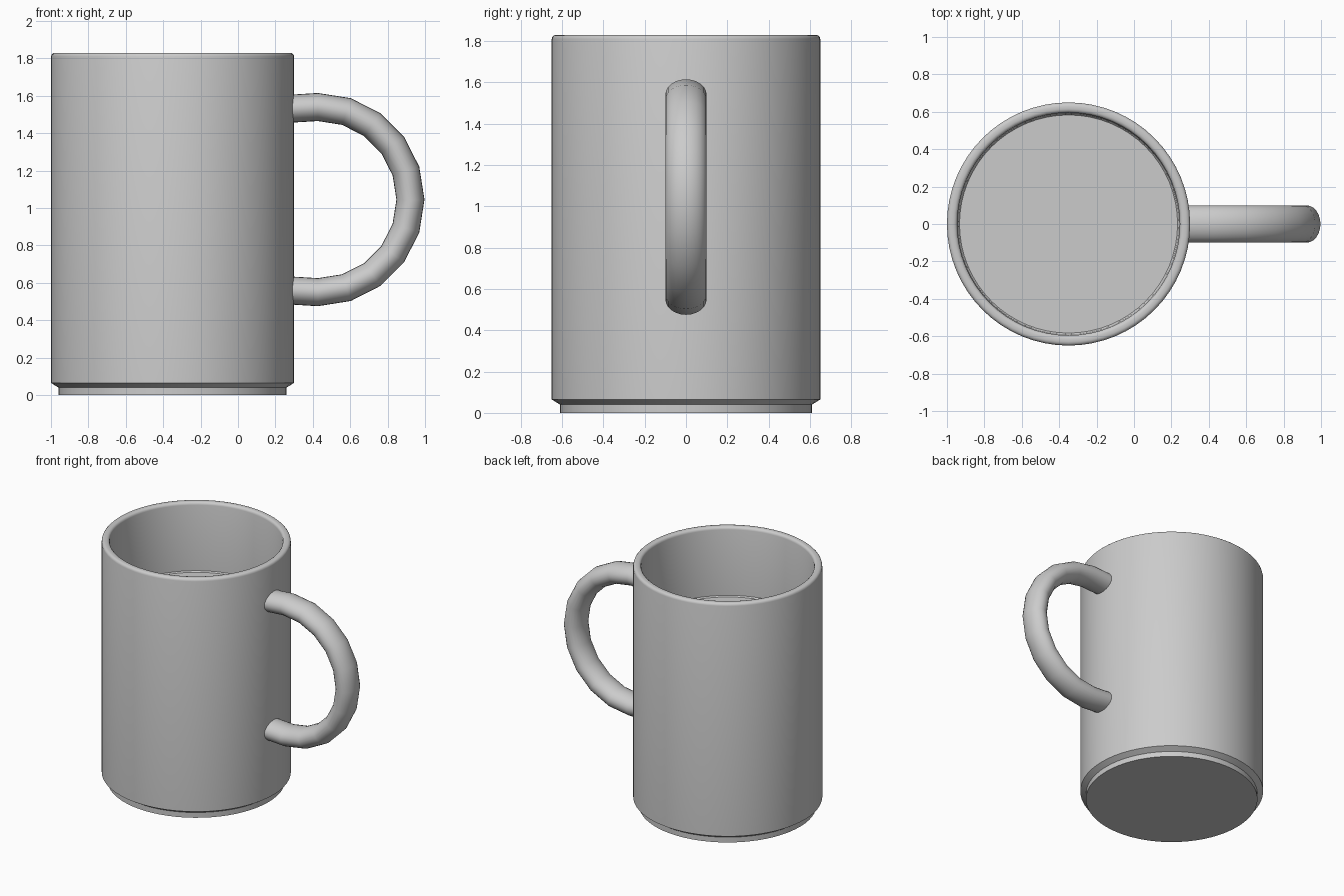
import bpy, bmesh
from math import sin, cos, pi, radians

old = bpy.data.objects.get("Cube")
if old:
    bpy.data.objects.remove(old, do_unlink=True)

AXIS_X = -0.35

grey = bpy.data.materials.new("light_grey")
grey.use_nodes = True
grey.diffuse_color = (0.6, 0.6, 0.6, 1)
grey.node_tree.nodes["Principled BSDF"].inputs["Base Color"].default_value = (0.6, 0.6, 0.6, 1)


def skin(name, rings, caps):
    """Bridge closed rings of equal size; optionally cap both ends."""
    bm = bmesh.new()
    loops = [[bm.verts.new(p) for p in ring] for ring in rings]
    n = len(loops[0])
    for a, b in zip(loops, loops[1:]):
        for i in range(n):
            j = (i + 1) % n
            bm.faces.new((a[i], a[j], b[j], b[i]))
    if caps[0]:
        bm.faces.new(loops[0][::-1])
    if caps[1]:
        bm.faces.new(loops[-1])
    mesh = bpy.data.meshes.new(name)
    bm.to_mesh(mesh)
    bm.free()
    mesh.materials.append(grey)
    obj = bpy.data.objects.new(name, mesh)
    bpy.context.collection.objects.link(obj)
    bpy.ops.object.select_all(action="DESELECT")
    obj.select_set(True)
    bpy.context.view_layer.objects.active = obj
    bpy.ops.object.shade_smooth_by_angle(angle=radians(35))
    return obj


def lathe(name, profile, caps, sides=64):
    rings = [[(AXIS_X + r * cos(2 * pi * i / sides), r * sin(2 * pi * i / sides), z)
              for i in range(sides)] for r, z in profile]
    return skin(name, rings, caps)


# Cup: foot, chamfer, straight wall, rounded lip, hollow inside
lip = [(0.63 + 0.02 * cos(a), 1.81 + 0.02 * sin(a)) for a in (0, pi / 6, pi / 3, pi / 2)]
lip += [(0.615 + 0.02 * cos(a), 1.81 + 0.02 * sin(a)) for a in (pi / 2, 2 * pi / 3, 5 * pi / 6, pi)]
cup = [(0.61, 0), (0.61, 0.04), (0.65, 0.065)] + lip + [(0.59, 1.3), (0.585, 0.1)]
lathe("cup", cup, (True, True))

# Filled surface inside, with a small sloped edge
lathe("drink_surface", [(0.595, 1.32), (0.583, 1.305)], (False, True))

# Handle: faceted arc with an oval section, ends buried in the wall
CX, CZ, R = 0.427, 1.045, 0.495
path = [(CX + R * cos(a), CZ + R * sin(a), a)
        for a in (radians(d) for d in range(90, -91, -18))]
path = [(0.265, CZ + 0.485, pi / 2)] + path + [(0.265, CZ - 0.485, -pi / 2)]
rings = []
for x, z, a in path:
    ring = []
    for k in range(24):
        t = 2 * pi * k / 24
        u, v = 0.075 * cos(t), 0.1 * sin(t)
        ring.append((x + u * cos(a), v, z + u * sin(a)))
    rings.append(ring)
handle = skin("handle", rings, (True, True))

# Consistent outward normals on the closed handle
bm = bmesh.new()
bm.from_mesh(handle.data)
bmesh.ops.recalc_face_normals(bm, faces=bm.faces)
bm.to_mesh(handle.data)
bm.free()
